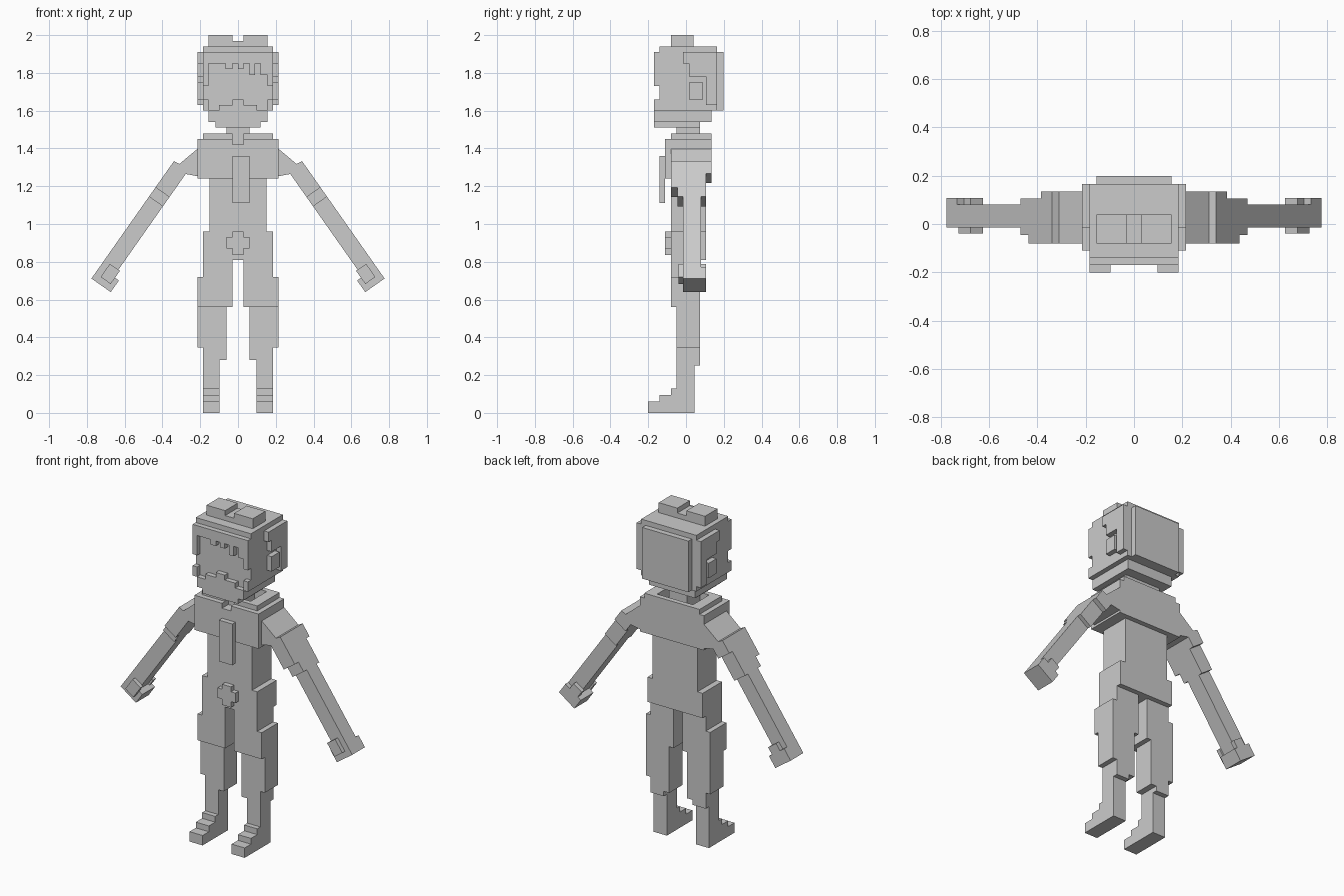
import bpy, bmesh

mat = bpy.data.materials.new("plain grey")
mat.diffuse_color = (0.6, 0.6, 0.6, 1)

# Arm frame: s runs down the arm, n points outward and up
START, D, N = (0.339, 1.333), (0.575, -0.818), (0.818, 0.575)


def arm_point(s, n):
    return (START[0] + s * D[0] + n * N[0], START[1] + s * D[1] + n * N[1])


def prism(bm, outline, y0, y1):
    """Extrude an (x, z) outline between two depths."""
    front = [bm.verts.new((x, y0, z)) for x, z in outline]
    back = [bm.verts.new((x, y1, z)) for x, z in outline]
    bm.faces.new(front)
    bm.faces.new(back[::-1])
    k = len(outline)
    for i in range(k):
        j = (i + 1) % k
        bm.faces.new((front[j], front[i], back[i], back[j]))


def box(x0, x1, y0, y1, z0, z1):
    return [(x0, z0), (x1, z0), (x1, z1), (x0, z1)], y0, y1


def arm_box(s0, s1, n0, n1, y0, y1):
    return [arm_point(*p) for p in ((s0, n0), (s1, n0), (s1, n1), (s0, n1))], y0, y1


def part(name, solids, mirror=False):
    bm = bmesh.new()
    for outline, y0, y1 in solids:
        prism(bm, outline, y0, y1)
        if mirror:
            prism(bm, [(-x, z) for x, z in outline], y0, y1)
    bmesh.ops.recalc_face_normals(bm, faces=bm.faces)
    me = bpy.data.meshes.new(name)
    bm.to_mesh(me)
    bm.free()
    me.materials.append(mat)
    bpy.context.collection.objects.link(bpy.data.objects.new(name, me))


# Head core, jaw and neck
part("head", [box(-.155, .155, -.14, .135, 1.54, 1.9),
              box(-.185, .185, -.14, .075, 1.60, 1.9),
              box(-.12, .12, -.17, .075, 1.51, 1.54)])
part("neck", [box(-.06, .06, -.05, .075, 1.40, 1.52)])

# Beard: stepped plate on the lower face
part("beard", [box(-.155, .155, -.17, -.14, 1.54, 1.60),
               box(-.10, .10, -.17, -.14, 1.60, 1.63),
               box(-.03, .03, -.17, -.14, 1.63, 1.66)])
part("beard_side", [box(.155, .185, -.17, -.14, 1.60, 1.66)], True)

# Hair: cap, back, jagged fringe and side locks
part("hair_cap", [box(-.185, .185, -.14, .165, 1.60, 1.94),
                  box(-.155, .155, .165, .198, 1.60, 1.91),
                  box(-.03, .03, -.08, .04, 1.94, 1.97)])
part("fringe", [box(-.185, .185, -.17, -.14, 1.85, 1.91),
                box(-.065, -.03, -.17, -.14, 1.82, 1.85),
                box(0, .03, -.17, -.14, 1.82, 1.85),
                box(.06, .09, -.17, -.14, 1.79, 1.85),
                box(.12, .155, -.17, -.14, 1.79, 1.85)])
part("fringe_side", [box(.155, .185, -.17, -.14, 1.73, 1.85)], True)
part("side_hair", [box(.185, .215, -.015, .165, 1.85, 1.91),
                   box(.185, .215, .015, .165, 1.78, 1.85),
                   box(.185, .215, .105, .165, 1.63, 1.78)], True)
part("ear", [box(.185, .215, .015, .09, 1.66, 1.75)], True)
part("bun", [box(.03, .155, -.08, .04, 1.94, 2.0)], True)

# Jacket, open collar and tie
part("jacket", [box(-.215, .215, -.11, .135, 1.24, 1.42),
                box(-.185, .185, .105, .135, 1.42, 1.48)])
part("collar", [box(.12, .185, -.08, .105, 1.42, 1.48),
                box(.03, .12, -.08, -.05, 1.42, 1.48),
                box(.185, .215, -.11, .135, 1.42, 1.45),
                box(.03, .185, -.11, -.08, 1.42, 1.45)], True)
part("tie", [box(-.03, .06, -.14, -.11, 1.11, 1.36)])

# Waist, hips and cross-shaped buckle
part("waist", [box(-.15, .15, -.08, .105, .96, 1.24)])
part("hips", [box(-.185, .185, -.08, .105, .81, .96)])
part("buckle", [box(-.06, .06, -.11, -.08, .87, .93),
                box(-.03, .03, -.11, -.08, .835, .96)])

# Sleeve with a shorter raised back, then cuff, forearm and hand
inner = [arm_point(.02, -.09), (.20, 1.25)]
part("sleeve", [([(.20, 1.41), (.31, 1.318), arm_point(0, 0),
                  arm_point(.17, 0), arm_point(.17, -.09)] + inner, -.08, .105),
                ([(.20, 1.41), (.31, 1.318), arm_point(0, 0),
                  arm_point(.08, 0), arm_point(.08, -.09)] + inner, .105, .135)], True)
part("cuff", [arm_box(.16, .23, -.09, 0, -.045, .105)], True)
part("forearm", [arm_box(.2, .70, -.09, 0, -.015, .08)], True)
part("hand", [arm_box(.685, .76, -.125, 0, -.015, .107),
              arm_box(.64, .725, -.10, -.035, -.04, -.015),
              arm_box(.64, .70, -.10, -.035, .08, .107)], True)

# Legs and stepped shoes
part("thigh", [box(.03, .185, -.08, .075, .56, .81),
               box(.185, .215, -.08, .075, .56, .72)], True)
part("shin", [box(.06, .215, -.05, .075, .345, .56),
              box(.06, .185, -.05, .075, .28, .345),
              box(.097, .185, -.05, .075, .25, .28),
              box(.097, .185, -.05, .045, .0, .25)], True)
part("shoe", [box(.097, .185, -.20, -.05, 0, .06),
              box(.097, .185, -.14, -.05, .06, .095),
              box(.097, .185, -.08, -.05, .095, .13)], True)
